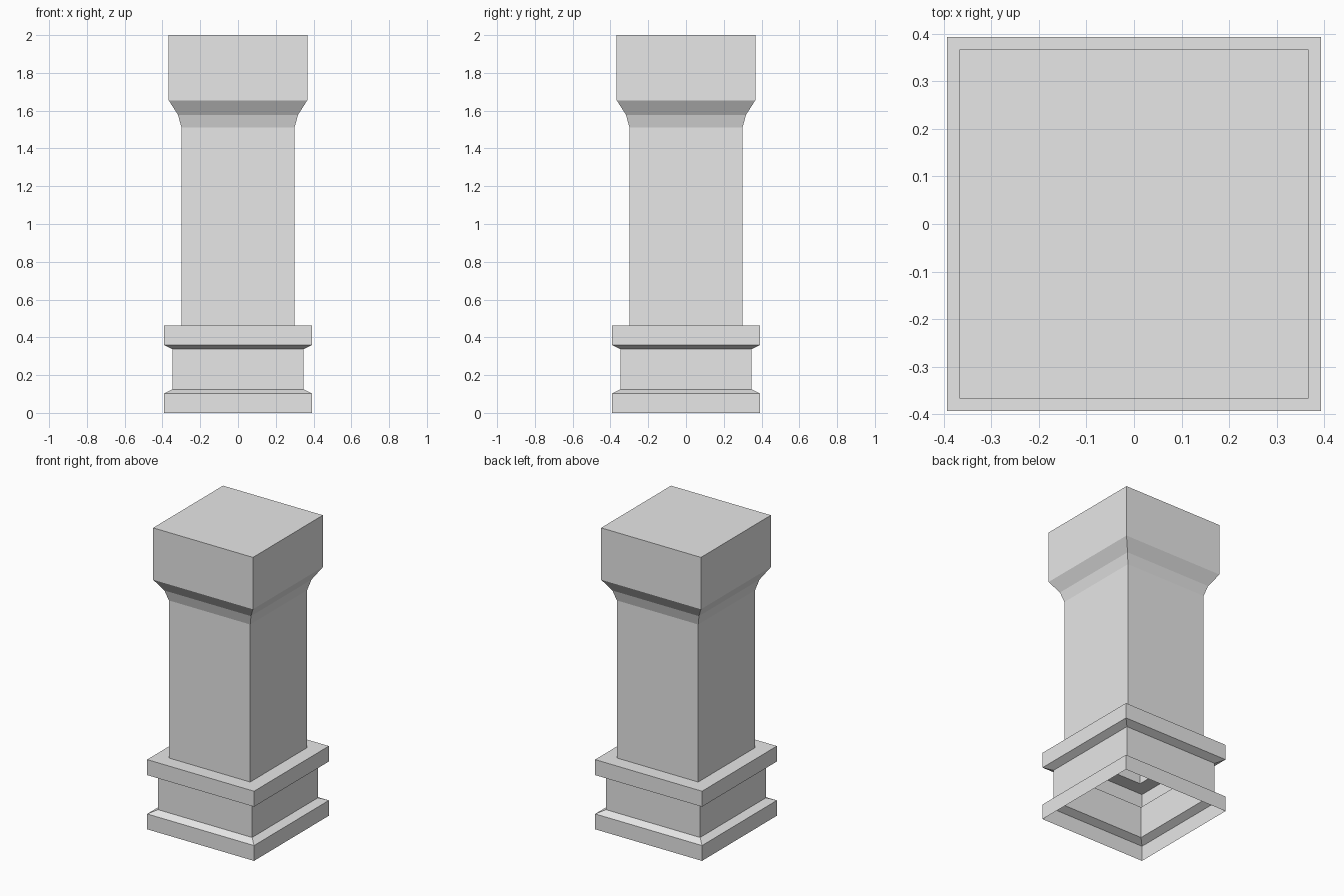
import bpy
import bmesh

cube = bpy.data.objects.get("Cube")
if cube:
    bpy.data.objects.remove(cube, do_unlink=True)

stone = bpy.data.materials.new("light grey stone")
stone.use_nodes = True
grey = (0.8, 0.8, 0.8, 1.0)
stone.diffuse_color = grey
stone.node_tree.nodes["Principled BSDF"].inputs["Base Color"].default_value = grey


def square_shell(name, profile, capped=False):
    """Sweep (half width, height) points around a square; the ends stay open."""
    bm = bmesh.new()
    corners = ((-1, -1), (1, -1), (1, 1), (-1, 1))
    rings = [[bm.verts.new((sx * w, sy * w, z)) for sx, sy in corners]
             for w, z in profile]
    for low, high in zip(rings, rings[1:]):
        for i in range(4):
            j = (i + 1) % 4
            bm.faces.new((low[i], low[j], high[j], high[i]))
    if capped:
        bm.faces.new(rings[-1])
    mesh = bpy.data.meshes.new(name)
    bm.to_mesh(mesh)
    bm.free()
    mesh.materials.append(stone)
    obj = bpy.data.objects.new(name, mesh)
    bpy.context.collection.objects.link(obj)
    return obj


SHAFT = 0.299
PLINTH = 0.393
NECK = 0.346

# Hollow base: plinth, recessed neck and overhanging ledge
square_shell("base", [(PLINTH, 0), (PLINTH, 0.102), (NECK, 0.125), (NECK, 0.337),
                      (PLINTH, 0.36), (PLINTH, 0.463), (SHAFT, 0.463)])

# Plain square shaft
square_shell("shaft", [(SHAFT, 0.463), (SHAFT, 1.51)])

# Flared capital with a closed flat top
square_shell("capital", [(SHAFT, 1.51), (0.318, 1.578), (0.367, 1.655),
                         (0.367, 2.0)], capped=True)
